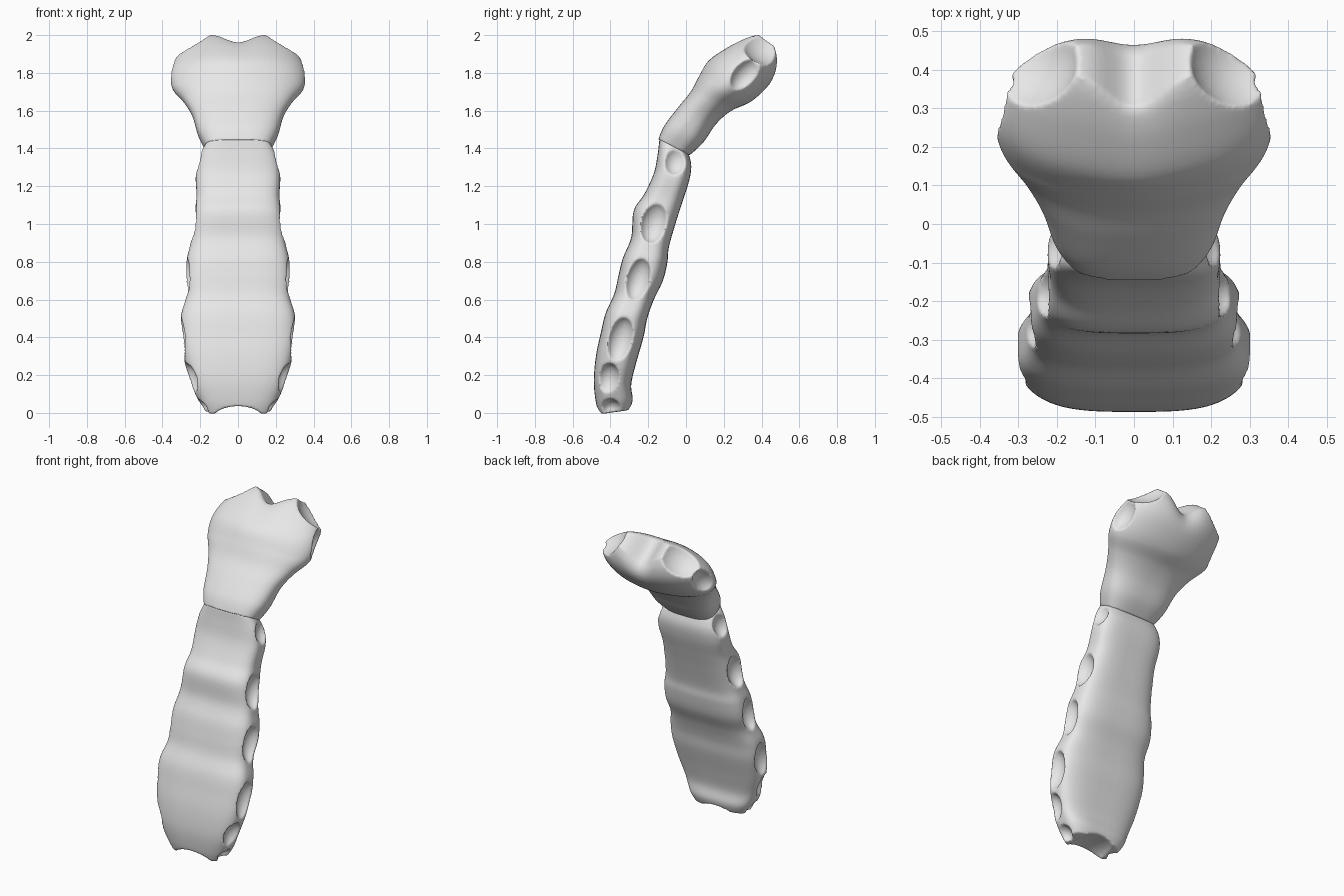
import bpy, bmesh, math
from mathutils import Matrix

if "Cube" in bpy.data.objects:
    bpy.data.objects.remove(bpy.data.objects["Cube"], do_unlink=True)

SIDES, STEPS = 64, 6

bone = bpy.data.materials.new("light_grey_bone")
bone.use_nodes = True
bone.diffuse_color = (0.8, 0.8, 0.8, 1)
for node in bone.node_tree.nodes:
    if node.type == "BSDF_PRINCIPLED":
        node.inputs["Base Color"].default_value = (0.8, 0.8, 0.8, 1)
        node.inputs["Roughness"].default_value = 0.6


def smooth_rows(rows):
    """Catmull-Rom interpolation between stations."""
    out = []
    for i in range(len(rows) - 1):
        quad = [rows[max(0, min(len(rows) - 1, i + k))] for k in (-1, 0, 1, 2)]
        for s in range(STEPS):
            t = s / STEPS
            out.append([b + 0.5 * t * (c - a + t * (2*a - 5*b + 4*c - d + t * (3*(b - c) + d - a)))
                        for a, b, c, d in zip(*quad)])
    return out + [rows[-1]]


def signed_power(v, p):
    return math.copysign(abs(v) ** p, v)


def cap(bm, ring):
    """Close a ring with strips running from its front to its back."""
    half = SIDES // 2
    bm.faces.new((ring[0], ring[1], ring[-1]))
    bm.faces.new((ring[half - 1], ring[half], ring[half + 1]))
    for k in range(1, half - 1):
        bm.faces.new((ring[k], ring[k + 1], ring[-k - 1], ring[-k]))


def loft(name, stations, low_power, high_power, notch=0.0):
    """Loft rounded sections: half width, front y, front z, back y, back z."""
    bm = bmesh.new()
    rows = smooth_rows(stations)
    rings = []
    for i, (w, fy, fz, by, bz) in enumerate(rows):
        f = i / (len(rows) - 1)
        power = low_power + (high_power - low_power) * min(1, 2 * f)
        ring = []
        for k in range(SIDES):
            a = math.tau * k / SIDES
            x = w * signed_power(math.cos(a), 2 / power)
            t = signed_power(math.sin(a), 2 / power)
            dip = notch * f ** 4 * math.exp(-(x / 0.09) ** 2)
            y = (fy + by) / 2 + t * (fy - by) / 2 - dip
            z = (fz + bz) / 2 + t * (fz - bz) / 2 - dip
            ring.append(bm.verts.new((x, y, z)))
        rings.append(ring)
    for r, s in zip(rings, rings[1:]):
        for k in range(SIDES):
            j = (k + 1) % SIDES
            bm.faces.new((r[k], r[j], s[j], s[k]))
    cap(bm, rings[0])
    cap(bm, rings[-1])
    bmesh.ops.recalc_face_normals(bm, faces=bm.faces)
    mesh = bpy.data.meshes.new(name)
    bm.to_mesh(mesh)
    bm.free()
    obj = bpy.data.objects.new(name, mesh)
    bpy.context.collection.objects.link(obj)
    return obj


def apply(obj, mod):
    bpy.ops.object.select_all(action="DESELECT")
    obj.select_set(True)
    bpy.context.view_layer.objects.active = obj
    bpy.ops.object.modifier_apply(modifier=mod.name)


def scoop(obj, centre, radii, tilt):
    """Cut one ellipsoidal hollow."""
    mesh = bpy.data.meshes.new("scoop_cutter")
    bm = bmesh.new()
    mat = (Matrix.Translation(centre) @ Matrix.Rotation(-tilt, 4, "X")
           @ Matrix.Diagonal((*radii, 1)))
    bmesh.ops.create_uvsphere(bm, u_segments=32, v_segments=20, radius=1, matrix=mat)
    bm.to_mesh(mesh)
    bm.free()
    cutter = bpy.data.objects.new("scoop_cutter", mesh)
    cutter.hide_render = True
    bpy.context.collection.objects.link(cutter)
    mod = obj.modifiers.new("scoop", "BOOLEAN")
    mod.operation, mod.solver, mod.object = "DIFFERENCE", "EXACT", cutter
    apply(obj, mod)
    bpy.data.objects.remove(cutter, do_unlink=True)


def scoop_pair(obj, centre, radii, tilt):
    for side in (1, -1):
        scoop(obj, (side * centre[0], centre[1], centre[2]), radii, tilt)


def soften(obj):
    """Blend the cut rims into an organic surface."""
    mod = obj.modifiers.new("remesh", "REMESH")
    mod.mode, mod.voxel_size = "VOXEL", 0.008
    apply(obj, mod)
    mod = obj.modifiers.new("smooth", "SMOOTH")
    mod.factor, mod.iterations = 0.5, 3
    apply(obj, mod)
    obj.data.materials.clear()
    obj.data.materials.append(bone)
    obj.data.shade_smooth()


# Long lower plate with gentle cross ridges
body = loft("breastbone_body", [
    (.175, -.46, -.008, -.30, .015), (.21, -.478, .06, -.282, .07),
    (.25, -.488, .17, -.29, .15), (.285, -.477, .30, -.265, .26),
    (.305, -.452, .42, -.225, .40), (.302, -.425, .53, -.205, .50),
    (.275, -.38, .63, -.17, .60), (.28, -.357, .73, -.122, .70),
    (.272, -.334, .82, -.098, .80), (.25, -.29, .93, -.09, .88),
    (.235, -.277, 1.07, -.05, 1.02), (.22, -.22, 1.16, -.018, 1.12),
    (.224, -.17, 1.27, .017, 1.23), (.21, -.15, 1.37, .028, 1.31),
    (.17, -.14, 1.458, .012, 1.378)], 3.2, 3.2)

# Rib sockets down both edges
for x, y, z, ry, rz in [(.215, -.40, .02, .055, .055), (.28, -.42, .17, .066, .095),
                        (.32, -.35, .385, .07, .128), (.295, -.255, .71, .067, .118),
                        (.258, -.17, 1.01, .074, .112), (.244, -.05, 1.345, .072, .09)]:
    scoop_pair(body, (x, y, z), (.075, ry, rz), .25)

# Shallow hollow under the lower end
scoop(body, (0, -.38, -.035), (.14, .25, .075), 0)

# Flared upper plate leaning back, dipped at the top middle
upper = loft("breastbone_upper_plate", [
    (.175, -.147, 1.447, .017, 1.362), (.212, -.115, 1.52, .09, 1.43),
    (.242, -.04, 1.62, .16, 1.53), (.288, .025, 1.70, .24, 1.60),
    (.348, .075, 1.79, .345, 1.65), (.358, .13, 1.875, .435, 1.73),
    (.33, .23, 1.948, .482, 1.80), (.272, .32, 1.998, .497, 1.87),
    (.21, .375, 2.018, .488, 1.935)], 3.0, 2.0, notch=.065)

# Upper rib sockets, collarbone hollows and joint sockets
scoop_pair(upper, (.375, .325, 1.79), (.08, .075, .115), .68)
scoop_pair(upper, (.321, .456, 2.02), (.184, .184, .184), 0)
scoop_pair(upper, (.245, -.05, 1.375), (.065, .065, .065), .3)

for part in (body, upper):
    soften(part)
